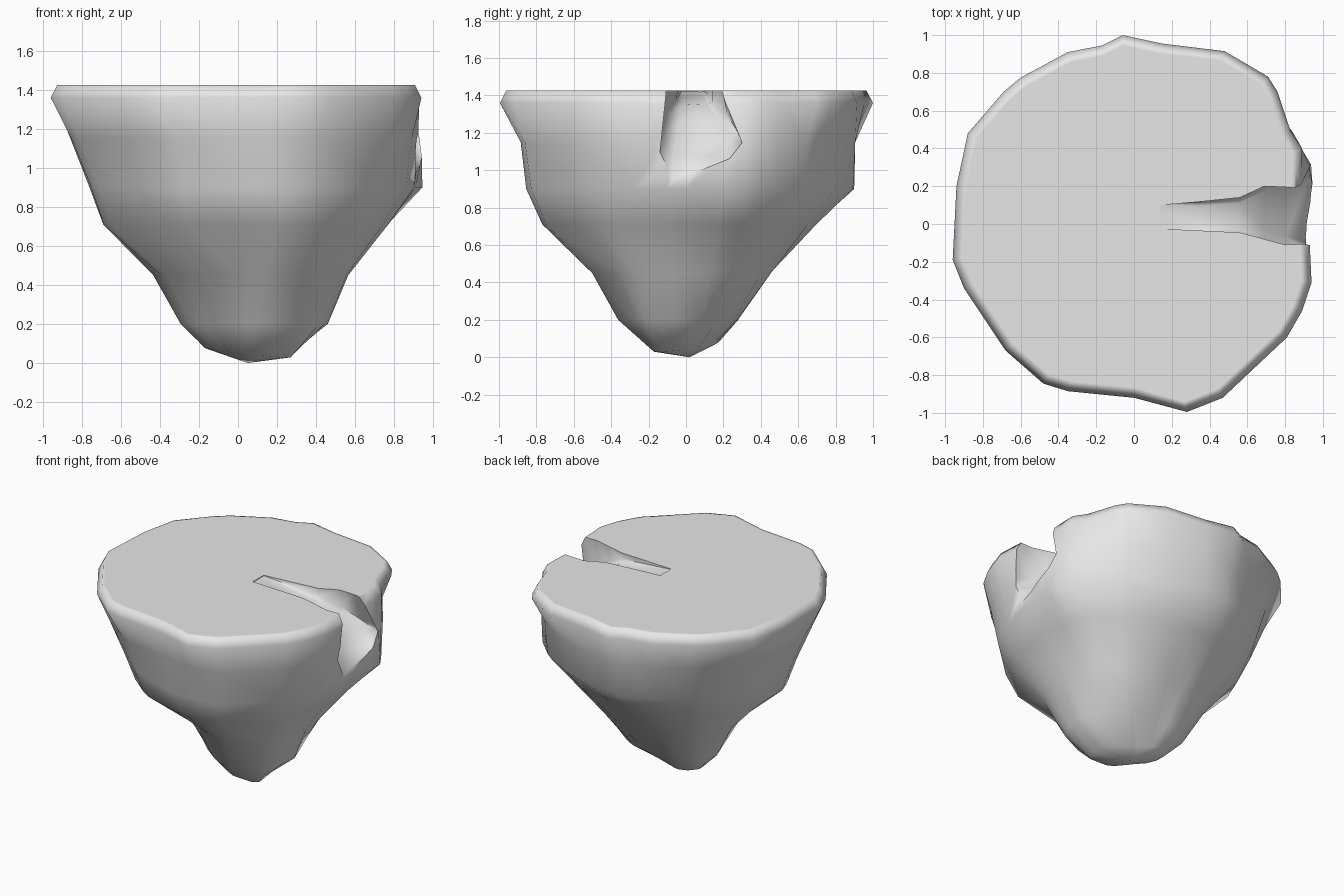
import bpy, bmesh, math

if "Cube" in bpy.data.objects:
    bpy.data.objects.remove(bpy.data.objects["Cube"])

stone = bpy.data.materials.new("pale_grey_stone")
stone.diffuse_color = (0.8, 0.8, 0.8, 1)
stone.use_nodes = True
stone.node_tree.nodes["Principled BSDF"].inputs["Base Color"].default_value = stone.diffuse_color


def make_object(name, bm):
    bmesh.ops.recalc_face_normals(bm, faces=bm.faces)
    mesh = bpy.data.meshes.new(name)
    bm.to_mesh(mesh)
    bm.free()
    mesh.materials.append(stone)
    obj = bpy.data.objects.new(name, mesh)
    bpy.context.collection.objects.link(obj)
    return obj


def loft(bm, rings):
    """Bridge consecutive closed rings of points with quads."""
    rows = [[bm.verts.new(p) for p in ring] for ring in rings]
    for a, b in zip(rows, rows[1:]):
        n = len(a)
        for i in range(n):
            j = (i + 1) % n
            bm.faces.new((a[i], a[j], b[j], b[i]))
    return rows


# Widest outline of the plateau, seen from above
RIM = [(.93, -.1), (.895, 0), (.885, .2), (.89, .3), (.89, .4), (.83, .49), (.76, .7),
       (.71, .78), (.48, .915), (.15, .955), (-.06, 1), (-.17, .945), (-.35, .91),
       (-.6, .775), (-.69, .7), (-.88, .48), (-.94, .2), (-.96, -.19), (-.9, -.34),
       (-.68, -.67), (-.48, -.845), (-.35, -.885), (0, -.92), (.15, -.96), (.28, -.995),
       (.47, -.92), (.81, -.6), (.89, -.46), (.94, -.31)]

# Lower cliff rings: height, side bulge, radii every 30 degrees counter-clockwise from +x
CLIFF = [
    (1.15, .03, [.92, .97, .93, .91, .88, .89, .87, .87, .86, .85, .98, .95]),
    (.90, .05, [.91, .96, .89, .91, .83, .79, .77, .76, .77, .83, .94, .90]),
    (.71, .01, [.77, .79, .74, .69, .68, .70, .71, .69, .70, .74, .85, .79]),
    (.45, 0, [.56, .58, .52, .43, .46, .48, .42, .37, .34, .41, .58, .60]),
    (.20, 0, [.46, .40, .31, .27, .31, .33, .28, .22, .22, .29, .42, .47]),
    (.06, 0, [.25, .15, .12, .15, .20, .20, .15, .10, .10, .13, .21, .31]),
]


def radius_at(radii, bulge, angle):
    t = (angle / (math.pi / 6)) % 12
    i, f = int(t) % 12, t % 1
    r = radii[i] * (1 - f) + radii[(i + 1) % 12] * f
    return r + bulge * math.exp(-((math.degrees(angle) - 17) / 8) ** 2)


def rim_ring(inset, z):
    return [(x * (1 - inset / math.hypot(x, y)), y * (1 - inset / math.hypot(x, y)), z)
            for x, y in RIM]


# Rock body: flat plateau, bevelled rim, tapering cliff
angles = [math.atan2(y, x) for x, y in RIM]
rings = [rim_ring(.055, 1.425), rim_ring(.035, 1.425), rim_ring(0, 1.36)]
for z, bulge, radii in CLIFF:
    rings.append([(radius_at(radii, bulge, a) * math.cos(a),
                   radius_at(radii, bulge, a) * math.sin(a), z) for a in angles])
bm = bmesh.new()
rows = loft(bm, rings)
bm.faces.new(rows[0])
tip = bm.verts.new((.05, .02, 0))
for i, v in enumerate(rows[-1]):
    bm.faces.new((v, rows[-1][(i + 1) % len(RIM)], tip))
# The lowest ring dips towards the front right to form the keel of the rock
for v in rows[-1]:
    v.co.z += -.03 * (v.co.x - v.co.y) / .4
rock = make_object("floating_rock", bm)

# Stream channel cutter: x, top edges, lower wall edges, floor heights on both sides
CHANNEL = [
    (.14, -.025, .10, -.025, .10, 1.42, 1.42),
    (.35, -.035, .118, -.035, .118, 1.39, 1.39),
    (.56, -.045, .14, -.05, .14, 1.355, 1.355),
    (.69, -.08, .20, -.09, .22, 1.25, 1.27),
    (.80, -.11, .195, -.13, .27, 1.09, 1.18),
    (.92, -.105, .185, -.14, .30, .94, 1.10),
    (1.15, -.105, .185, -.14, .30, .86, 1.05),
]
sections = []
for x, a, b, c, d, z0, z1 in CHANNEL:
    sections.append([(x, a, 1.6), (x, a, 1.425), (x, c, z0 + (1.425 - z0) * .3),
                     (x, c + (d - c) * .16, z0), (x, c + (d - c) * .85, z1 - (1.425 - z1) * .1),
                     (x, d, z1 + (1.425 - z1) * .15), (x, b, 1.425), (x, b, 1.6)])
bm = bmesh.new()
rows = loft(bm, sections)
bm.faces.new(rows[0])
bm.faces.new(rows[-1])
bmesh.ops.triangulate(bm, faces=bm.faces)
cutter = make_object("channel_cutter", bm)
cutter.hide_render = True

# Carve the channel, then drop the cutter
cut = rock.modifiers.new("stream_channel", "BOOLEAN")
cut.operation = "DIFFERENCE"
cut.solver = "EXACT"
cut.object = cutter
bpy.context.view_layer.objects.active = rock
rock.select_set(True)
cutter.select_set(False)
bpy.ops.object.modifier_apply(modifier=cut.name)
bpy.data.objects.remove(cutter)
bpy.ops.object.shade_smooth_by_angle(angle=math.radians(66))
